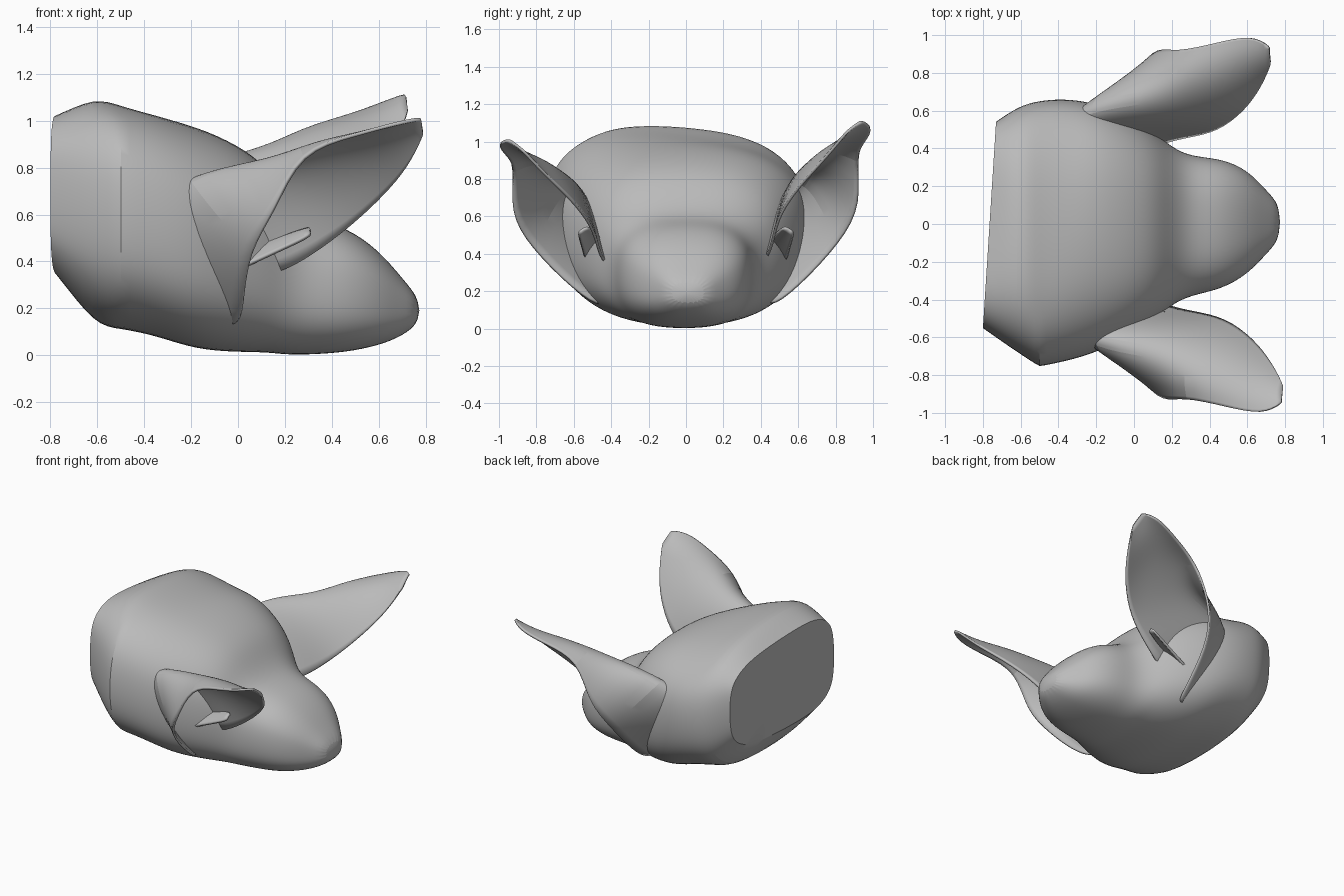
import bpy
import bmesh
from math import cos, sin, pi, copysign
from mathutils import Vector

cube = bpy.data.objects.get("Cube")
if cube:
    bpy.data.objects.remove(cube, do_unlink=True)

grey = bpy.data.materials.new("plain_grey")
grey.use_nodes = True
grey.diffuse_color = (0.5, 0.5, 0.5, 1)
grey.node_tree.nodes["Principled BSDF"].inputs["Base Color"].default_value = (0.5, 0.5, 0.5, 1)


def finish(name, bm, thickness=0):
    """Turn a bmesh into a smooth grey object."""
    bmesh.ops.recalc_face_normals(bm, faces=bm.faces)
    mesh = bpy.data.meshes.new(name)
    bm.to_mesh(mesh)
    bm.free()
    mesh.materials.append(grey)
    ob = bpy.data.objects.new(name, mesh)
    bpy.context.collection.objects.link(ob)
    sub = ob.modifiers.new("smooth", "SUBSURF")
    sub.levels = sub.render_levels = 2
    if thickness:
        solid = ob.modifiers.new("thickness", "SOLIDIFY")
        solid.thickness = thickness
        solid.offset = 0
    bpy.ops.object.select_all(action="DESELECT")
    ob.select_set(True)
    bpy.context.view_layer.objects.active = ob
    bpy.ops.object.shade_smooth_by_angle(angle=0.6)


def skin(bm, rows, closed):
    """Bridge successive rows of points with quads."""
    rows = [[bm.verts.new(p) for p in row] for row in rows]
    for a, b in zip(rows, rows[1:]):
        n = len(a)
        for i in range(n if closed else n - 1):
            j = (i + 1) % n
            bm.faces.new((a[i], a[j], b[j], b[i]))
    return rows


# Head: rounded cross-sections along x (x, centre y, half width, bottom, top)
SECTIONS = [
    (-0.765, -0.005, 0.55, 0.34, 1.01),
    (-0.61, -0.03, 0.66, 0.12, 1.10),
    (-0.50, -0.05, 0.71, 0.11, 1.06),
    (-0.35, -0.03, 0.70, 0.08, 1.02),
    (-0.18, -0.02, 0.66, 0.02, 0.98),
    (0.00, -0.01, 0.57, 0.01, 0.90),
    (0.12, -0.01, 0.49, 0.01, 0.81),
    (0.20, -0.01, 0.42, 0.00, 0.69),
    (0.30, -0.01, 0.37, 0.00, 0.59),
    (0.46, 0.00, 0.35, 0.01, 0.55),
    (0.60, 0.01, 0.28, 0.04, 0.45),
    (0.70, 0.01, 0.17, 0.08, 0.33),
    (0.775, 0.01, 0.09, 0.14, 0.24),
]
SIDES = 24


def ring(x, cy, hw, low, top):
    power = 0.6 if x < -0.7 else 0.76
    points = []
    for i in range(SIDES):
        a = 2 * pi * i / SIDES
        c, s = [copysign(abs(v) ** power, v) for v in (cos(a), sin(a))]
        # The back leans, and the crown is higher on the right
        lean = 0.035 * c if x < -0.7 else 0
        crown = 0.05 * c * max(s, 0) if x < -0.3 else 0
        points.append((x + lean, cy + hw * c, (low + top) / 2 + s * (top - low) / 2 - crown))
    return points


bm = bmesh.new()
rings = skin(bm, [ring(*s) for s in SECTIONS], True)
back = bm.faces.new(rings[0])
bm.faces.new(rings[-1])
crease = bm.edges.layers.float.new("crease_edge")
for e in back.edges:
    e[crease] = 1
for a, b in zip(rings[2], rings[2][1:]):
    if max(a.co.y, b.co.y) < -0.4:
        bm.edges.get((a, b))[crease] = 0.7
finish("head", bm)

# Ears: cupped sheets given by inner edge, back of cup and outer edge
EAR = [
    ((0.00, 0.32, 0.28), (-0.42, 0.45, 0.50), (0.00, 0.42, 0.09)),
    ((0.05, 0.38, 0.34), (-0.42, 0.50, 0.62), (0.02, 0.60, 0.21)),
    ((0.18, 0.44, 0.35), (-0.22, 0.60, 0.77), (0.04, 0.83, 0.44)),
    ((0.32, 0.47, 0.43), (0.08, 0.64, 0.82), (0.16, 0.94, 0.62)),
    ((0.48, 0.50, 0.55), (0.30, 0.68, 0.85), (0.26, 0.91, 0.87)),
    ((0.63, 0.61, 0.69), (0.50, 0.75, 0.89), (0.50, 0.97, 0.94)),
    ((0.73, 0.74, 0.81), (0.66, 0.85, 0.93), (0.68, 1.01, 0.99)),
    ((0.79, 0.86, 0.94), (0.785, 0.90, 0.975), (0.78, 0.95, 1.01)),
]


def ear(name, side, shift):
    rows = []
    for k, rails in enumerate(EAR):
        inner, mid, outer = map(Vector, rails)
        row = []
        for i in range(9):
            t = i / 8
            p = (inner * (2 * t - 1) * (t - 1) + mid * 4 * t * (1 - t)
                 + outer * t * (2 * t - 1)) + shift * (k / 7)
            row.append((p.x, side * p.y, p.z))
        rows.append(row)
    bm = bmesh.new()
    skin(bm, rows, False)
    finish(name, bm, 0.015)


ear("right_ear", -1, Vector((0, 0, 0)))
ear("left_ear", 1, Vector((-0.065, -0.01, 0.1)))

# Small folded flap inside each ear
for name, side in (("right_ear_fold", -1), ("left_ear_fold", 1)):
    bm = bmesh.new()
    rows = []
    for t in (0, 0.35, 0.7, 1):
        w = 0.07 * (1 - 0.6 * t)
        base = Vector((-0.08 + 0.38 * t, 0.46 + 0.09 * t, 0.38 + 0.15 * t))
        rows.append([(base.x + 0.02 * abs(u), side * (base.y + w * u), base.z - w * u * 0.6)
                     for u in (-1, 0, 1)])
    skin(bm, rows, False)
    finish(name, bm, 0.015)
